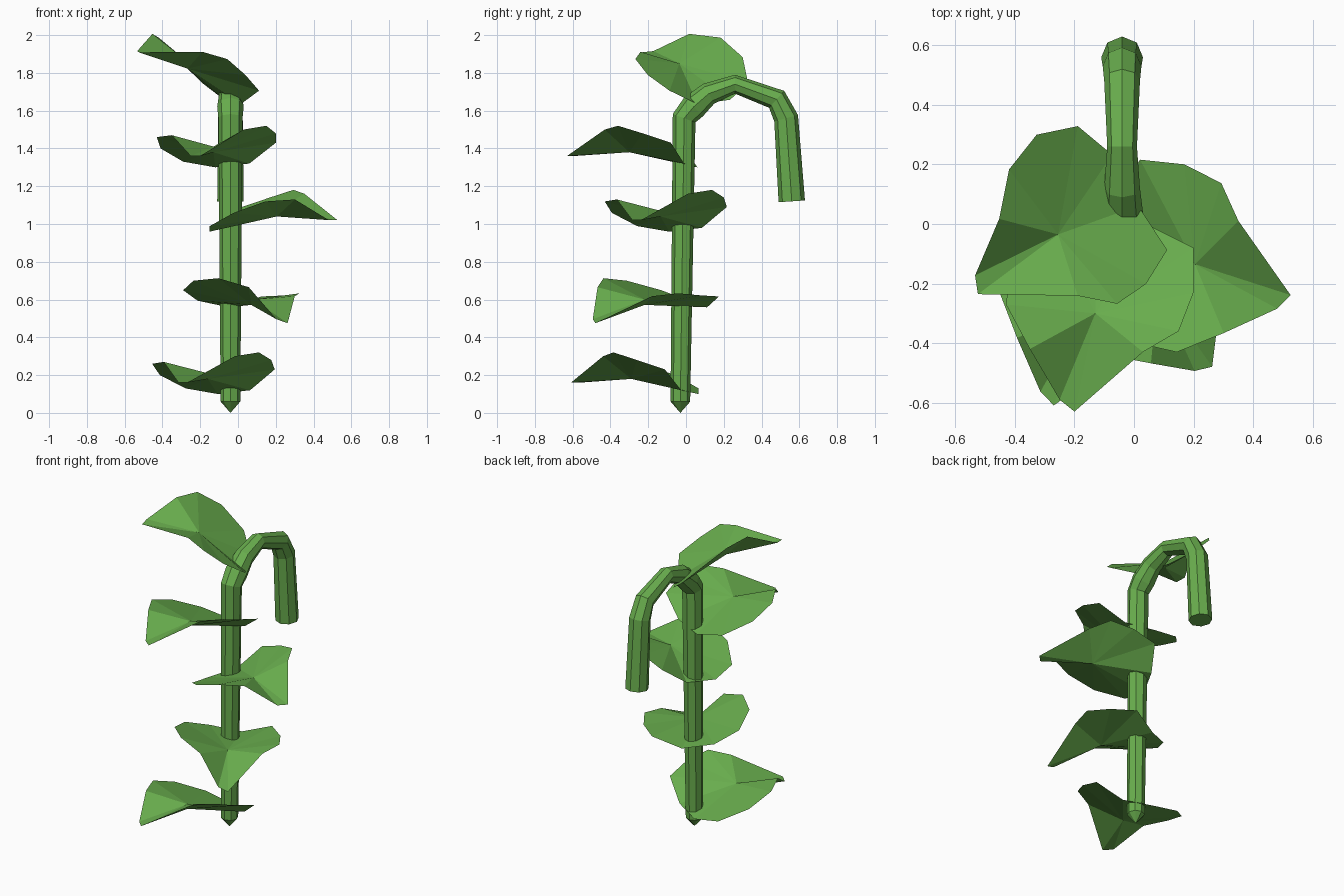
import bpy
import bmesh
import math
from mathutils import Vector, Matrix

cube = bpy.data.objects.get("Cube")
if cube:
    bpy.data.objects.remove(cube, do_unlink=True)

green = bpy.data.materials.new("leaf green")
green.use_nodes = True
COLOUR = (0.14, 0.42, 0.075, 1)
green.diffuse_color = COLOUR
green.node_tree.nodes["Principled BSDF"].inputs["Base Color"].default_value = COLOUR


def add_object(name, bm):
    bmesh.ops.recalc_face_normals(bm, faces=bm.faces)
    mesh = bpy.data.meshes.new(name)
    bm.to_mesh(mesh)
    bm.free()
    mesh.materials.append(green)
    obj = bpy.data.objects.new(name, mesh)
    bpy.context.collection.objects.link(obj)


# Stem: an eight-sided tube swept along a path that hooks over at the top
def build_stem(path, x, sides=8):
    bm = bmesh.new()
    centres = [Vector((x, y, z)) for y, z, radius in path]
    across = Vector((1, 0, 0))
    rings = []
    for i, centre in enumerate(centres):
        before = (centre - centres[max(i - 1, 0)]).normalized()
        after = (centres[min(i + 1, len(path) - 1)] - centre).normalized()
        depth = (before + after).normalized().cross(across)
        ring = []
        for k in range(sides):
            angle = math.tau * k / sides
            offset = across * math.cos(angle) + depth * math.sin(angle)
            ring.append(bm.verts.new(centre + offset * path[i][2]))
        rings.append(ring)
    for low, high in zip(rings, rings[1:]):
        for k in range(sides):
            n = (k + 1) % sides
            bm.faces.new((low[k], low[n], high[n], high[k]))
    # Pointed root and flat cut end
    root = bm.verts.new((x, path[0][0], 0))
    for k in range(sides):
        bm.faces.new((root, rings[0][(k + 1) % sides], rings[0][k]))
    bm.faces.new(rings[-1])
    add_object("stem", bm)


build_stem([
    (-0.03, 0.06, 0.052), (-0.01, 1.56, 0.064), (0.04, 1.62, 0.07),
    (0.12, 1.69, 0.06), (0.26, 1.74, 0.05), (0.48, 1.66, 0.06),
    (0.53, 1.56, 0.065), (0.56, 1.12, 0.07),
], x=-0.04)


# Leaf: a cupped blade around its centre, starting at the tip
CENTRE = Vector((-0.13, -0.30, 1.41))
RIM = [Vector(p) for p in (
    (-0.20, -0.63, 1.36), (0.03, -0.43, 1.5), (0.15, -0.36, 1.52),
    (0.2, -0.23, 1.48), (0.2, -0.08, 1.43), (0.06, -0.01, 1.32),
    (-0.12, 0.06, 1.30), (-0.29, 0.04, 1.33), (-0.41, -0.1, 1.4),
    (-0.43, -0.27, 1.46), (-0.35, -0.42, 1.47), (-0.25, -0.59, 1.36),
)]


def leaf_frame(centre, tip, side):
    """Frame at the leaf centre pointing to its tip and right edge."""
    along = (tip - centre).normalized()
    normal = along.cross(side - centre).normalized()
    sideways = normal.cross(along)
    axes = Matrix((along, sideways, normal)).transposed()
    return Matrix.Translation(centre) @ axes.to_4x4()


SOURCE = leaf_frame(CENTRE, RIM[0], RIM[2]).inverted()


def build_leaf(name, centre, tip, side):
    place = leaf_frame(Vector(centre), Vector(tip), Vector(side)) @ SOURCE
    bm = bmesh.new()
    rim = [bm.verts.new(place @ p) for p in RIM]
    # Upper and lower skins meet at the rim
    for drop in (0, 0.03):
        hub = bm.verts.new(place @ (CENTRE - Vector((0, 0, drop))))
        for k in range(len(rim)):
            bm.faces.new((hub, rim[k], rim[(k + 1) % len(rim)]))
    add_object(name, bm)


# Five leaves spiralling up: centre, tip and right edge of each
build_leaf("lowest_leaf", (-0.16, -0.29, 0.21), (-0.27, -0.61, 0.16), (0.11, -0.38, 0.32))
build_leaf("lower_leaf", (0.08, -0.22, 0.6), (0.27, -0.49, 0.47), (0.34, -0.15, 0.59))
build_leaf("middle_leaf", (0.205, -0.135, 1.07), (0.53, -0.24, 1.02), (0.28, 0.135, 1.18))
build_leaf("upper_leaf", CENTRE, RIM[0], RIM[2])
build_leaf("top_leaf", (-0.255, -0.035, 1.85), (-0.53, -0.24, 1.91), (-0.09, -0.29, 1.88))
